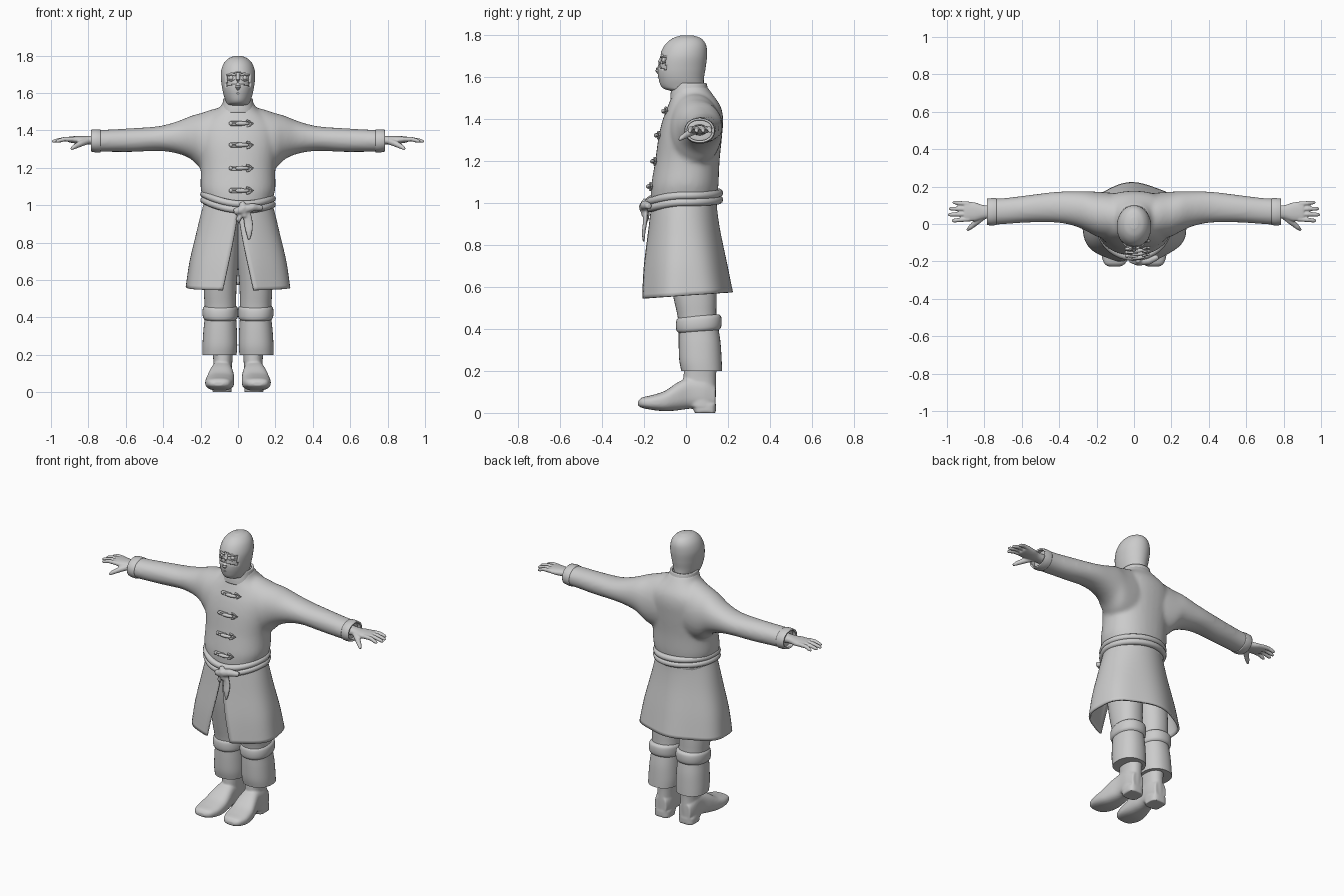
import bpy, bmesh, math
from mathutils import Vector

if "Cube" in bpy.data.objects:
    bpy.data.objects.remove(bpy.data.objects["Cube"])

grey = bpy.data.materials.new("plain_grey")
grey.use_nodes = True
grey.diffuse_color = (0.6, 0.6, 0.6, 1)
grey.node_tree.nodes["Principled BSDF"].inputs["Base Color"].default_value = (0.6, 0.6, 0.6, 1)


def spline(keys, steps):
    """Smoothly resample a list of equal-length tuples."""
    out = []
    for i in range(len(keys) - 1):
        a, b = keys[max(i - 1, 0)], keys[i]
        c, d = keys[i + 1], keys[min(i + 2, len(keys) - 1)]
        for k in range(steps):
            t = k / steps
            out.append([q + 0.5 * t * (r - p + t * (2*p - 5*q + 4*r - s + t * (3*(q - r) + s - p)))
                        for p, q, r, s in zip(a, b, c, d)])
    return out + [list(keys[-1])]


def bridge(bm, rings, closed=True, caps=True):
    n = len(rings[0])
    for a, b in zip(rings, rings[1:]):
        for i in range(n if closed else n - 1):
            j = (i + 1) % n
            bm.faces.new((a[i], a[j], b[j], b[i]))
    if caps:
        bm.faces.new(rings[0])
        bm.faces.new(rings[-1])


def loft(bm, keys, axis="z", side=1, n=36, steps=4, power=0.9, caps=True):
    """Rings (t, u0, u1, v0, v1): extents across the axis at distance t."""
    rings = []
    for t, u0, u1, v0, v1 in spline(keys, steps):
        ring = []
        for i in range(n):
            a = math.tau * i / n
            c, s = math.cos(a), math.sin(a)
            u = (u0 + u1) / 2 + (u1 - u0) / 2 * math.copysign(abs(c) ** power, c)
            v = (v0 + v1) / 2 + (v1 - v0) / 2 * math.copysign(abs(s) ** power, s)
            x, y, z = {"x": (t, u, v), "y": (u, t, v), "z": (u, v, t)}[axis]
            ring.append(bm.verts.new((x * side, y, z)))
        rings.append(ring)
    bridge(bm, rings, caps=caps)


def tube(bm, points, radii, n=10, closed=False):
    """Round tube through points, with a radius at each."""
    pts = [Vector(p) for p in points]
    rings = []
    for i, p in enumerate(pts):
        ahead = pts[(i + 1) % len(pts)] if closed else pts[min(i + 1, len(pts) - 1)]
        behind = pts[i - 1] if closed else pts[max(i - 1, 0)]
        q = (ahead - behind).to_track_quat("Z", "Y")
        rings.append([bm.verts.new(p + q @ Vector((math.cos(math.tau * k / n),
                      math.sin(math.tau * k / n), 0)) * radii[i]) for k in range(n)])
    bridge(bm, rings + rings[:1] if closed else rings, caps=not closed)


def ball(bm, centre, r):
    v = bmesh.ops.create_uvsphere(bm, u_segments=16, v_segments=10, radius=r)["verts"]
    bmesh.ops.translate(bm, verts=v, vec=centre)


def part(name, bm, voxel=0, thick=0, smooth=4):
    bmesh.ops.recalc_face_normals(bm, faces=bm.faces)
    mesh = bpy.data.meshes.new(name)
    bm.to_mesh(mesh)
    bm.free()
    ob = bpy.data.objects.new(name, mesh)
    bpy.context.collection.objects.link(ob)
    mesh.materials.append(grey)
    bpy.ops.object.select_all(action="DESELECT")
    ob.select_set(True)
    bpy.context.view_layer.objects.active = ob
    bpy.ops.object.shade_smooth_by_angle(angle=math.radians(50))
    if thick:
        m = ob.modifiers.new("thickness", "SOLIDIFY")
        m.thickness, m.offset = thick, -1
    if voxel:
        m = ob.modifiers.new("fuse", "REMESH")
        m.mode, m.voxel_size, m.use_smooth_shade = "VOXEL", voxel, True
        m = ob.modifiers.new("soften", "SMOOTH")
        m.iterations = smooth
    return ob


def sym(rows):
    """Rows (z, half width, y0, y1) to symmetric loft keys."""
    return [(z, -w, w, y0, y1) for z, w, y0, y1 in rows]


# Coat body with both sleeves
bm = bmesh.new()
loft(bm, sym([(.97, .18, -.165, .145), (1.03, .185, -.168, .148), (1.09, .2, -.165, .155),
              (1.2, .2, -.147, .16), (1.32, .215, -.13, .172), (1.4, .215, -.11, .177),
              (1.46, .18, -.087, .165), (1.52, .1, -.065, .125), (1.56, .08, -.06, .095)]))
sleeve = [(.0, -.08, .15, 1.2, 1.5), (.1, -.085, .165, 1.17, 1.52), (.19, -.07, .172, 1.19, 1.495),
          (.25, -.04, .175, 1.245, 1.478), (.32, -.01, .175, 1.275, 1.45), (.42, .008, .172, 1.29, 1.423),
          (.56, .008, .155, 1.285, 1.412), (.68, .0, .14, 1.285, 1.405), (.76, -.005, .135, 1.285, 1.402)]
for s in (1, -1):
    loft(bm, sleeve, "x", s, power=.95)
part("coat_body", bm, .011, smooth=8)

# Collar
bm = bmesh.new()
loft(bm, sym([(1.495, .1, -.075, .125), (1.53, .086, -.072, .108), (1.57, .078, -.062, .098)]), caps=False)
part("collar", bm, thick=.012)

# Coat skirt, slit at the front
bm = bmesh.new()
rings = []
for z, w, y0, y1 in spline([(1.02, .18, -.162, .145), (.95, .2, -.17, .15), (.85, .225, -.183, .165),
                            (.7, .262, -.205, .195), (.56, .284, -.22, .222)], 5):
    slit = max(0, .96 - z) / .4 * .3 + .005
    drop = (1.02 - z) / .46
    ring = []
    for i in range(61):
        a = slit + (math.tau - 2 * slit) * i / 60
        fold = 1 + .025 * drop * math.cos(6 * a + .5)
        c = math.cos(a)
        ring.append(bm.verts.new((-w * math.sin(a) * fold,
                                  (y0 + y1) / 2 - (y1 - y0) / 2 * c * (fold - .015 * drop),
                                  z - .015 * drop * c)))
    rings.append(ring)
bridge(bm, rings, closed=False, caps=False)
part("coat_skirt", bm, thick=.012)

# Rope belt dipping at the front, two strands
bm = bmesh.new()
for k in range(2):
    ring = []
    for i in range(64):
        a = math.tau * i / 64
        front = max(0, math.cos(a)) ** 2
        ring.append((.183 * math.sin(a), -.01 - .168 * math.cos(a),
                     1.047 - .032 * k - .04 * front - .012 * math.sin(a)))
    tube(bm, ring, [.019] * 64, closed=True)
part("belt", bm)

# Belt knot and hanging tail
bm = bmesh.new()
tube(bm, [(-.02, -.19, .965), (.02, -.2, .975), (.08, -.195, .99), (.13, -.175, .985)], [.018, .024, .023, .015])
tube(bm, [(.02, -.19, 1.015), (.03, -.205, .985), (.035, -.195, .94)], [.015, .021, .018])
loft(bm, [(.97, .025, .065, -.205, -.18), (.91, .03, .08, -.205, -.185),
          (.86, .04, .078, -.21, -.193), (.815, .052, .064, -.207, -.197)])
tube(bm, [(.02, -.185, .96), (0, -.19, .92), (.005, -.187, .9)], [.015, .014, .008])
part("belt_knot", bm, .006)

# Toggle fastenings down the chest
bm = bmesh.new()
for z, y in ((1.437, -.1), (1.322, -.135), (1.198, -.153), (1.078, -.173)):
    def chest(x, dz, out=0):
        return (x, y - out + 1.6 * x * x, z + dz)
    for dz in (-.007, .007):
        tube(bm, [chest(-.04, dz), chest(-.02, dz), chest(.0, dz), chest(.02, dz)], [.006] * 4)
    tube(bm, [chest(x, 0, .008) for x in (-.012, 0, .025, .05, .06)], [.005, .01, .011, .009, .003])
    tube(bm, [chest(.045, -.016), chest(.062, -.012), chest(.08, 0), chest(.062, .012), chest(.045, .016)], [.006] * 5)
    ball(bm, chest(-.038, 0), .011)
part("toggles", bm)

# Hood with an opening for the eyes, and the face inside
skull = [(1.47, .065, -.03, .095), (1.525, .064, -.06, .09), (1.548, .064, -.112, .086),
         (1.59, .077, -.13, .085), (1.64, .087, -.135, .093), (1.7, .092, -.125, .1),
         (1.75, .08, -.102, .096), (1.782, .055, -.067, .074), (1.797, .022, -.025, .035)]
bm = bmesh.new()
loft(bm, sym(skull), n=64, steps=8, power=1)
hole = [f for f in bm.faces if f.calc_center_median().y < -.04
        and abs(f.calc_center_median().x) < .066
        and 1.648 < f.calc_center_median().z + 4 * f.calc_center_median().x ** 2 < 1.712]
bmesh.ops.delete(bm, geom=hole, context="FACES")
part("hood", bm, thick=.012)

bm = bmesh.new()
loft(bm, sym([(z, w - .01, y0 + .01, y1 - .01) for z, w, y0, y1 in skull]), n=40, power=1)
tube(bm, [(0, -.11, 1.7), (0, -.124, 1.67), (0, -.132, 1.64), (0, -.122, 1.615)], [.01, .01, .013, .01])
for s in (1, -1):
    tube(bm, [(s * .012, -.119, 1.695), (s * .035, -.112, 1.702), (s * .06, -.09, 1.695)], [.006, .007, .005])
    tube(bm, [(s * .016, -.116, 1.672), (s * .035, -.112, 1.665), (s * .055, -.094, 1.672)], [.004] * 3)
part("face", bm)
bm = bmesh.new()
for s in (1, -1):
    ball(bm, (s * .035, -.102, 1.68), .014)
part("eyes", bm)
bm = bmesh.new()
tube(bm, [(0, -.125, 1.648), (0, -.134, 1.628), (0, -.126, 1.598)], [.01, .014, .01])
part("hood_nose", bm)

for s, name in ((1, "left"), (-1, "right")):
    # Sleeve cuff
    bm = bmesh.new()
    loft(bm, [(.735, -.005, .138, 1.282, 1.404), (.76, -.008, .138, 1.282, 1.406),
              (.785, -.005, .135, 1.287, 1.403)], "x", s, power=.95, caps=False)
    part(name + "_cuff", bm, thick=.01)

    # Hand with splayed fingers
    bm = bmesh.new()
    loft(bm, [(.74, .03, .1, 1.32, 1.375), (.8, .028, .1, 1.325, 1.37), (.85, .015, .115, 1.328, 1.37),
              (.9, .015, .12, 1.335, 1.367), (.91, .02, .115, 1.34, 1.362)], "x", s)
    for root, tip, reach in ((.026, .018, .975), (.053, .05, .995), (.08, .082, .99), (.107, .115, .97)):
        tube(bm, [(s * .88, root, 1.352), (s * .93, (root + tip) / 2, 1.353),
                  (s * (reach - .012), tip, 1.343), (s * reach, tip, 1.339)], [.013, .012, .0105, .006])
    tube(bm, [(s * .8, .045, 1.345), (s * .84, .012, 1.33), (s * .875, -.018, 1.312),
              (s * .892, -.033, 1.3)], [.018, .017, .013, .007])
    part(name + "_hand", bm, .0045, smooth=3)

    # Trouser leg, gathered under the knee, with a loose lower end
    bm = bmesh.new()
    loft(bm, [(.95, -.01, .16, -.12, .12), (.75, -.005, .18, -.1, .14), (.56, .008, .183, -.062, .145),
              (.46, .01, .178, -.04, .145), (.4, .01, .178, -.035, .155), (.33, .006, .185, -.035, .165),
              (.25, .004, .19, -.032, .17), (.2, .008, .19, -.022, .172)], "z", s)
    part(name + "_trouser_leg", bm)
    bm = bmesh.new()
    loft(bm, [(.388, .01, .178, -.035, .158), (.4, .002, .187, -.045, .167), (.425, 0, .19, -.048, .17),
              (.45, .002, .187, -.045, .167), (.462, .01, .178, -.036, .156)], "z", s)
    for v in bm.verts:
        v.co.z += .08 * (v.co.y - .06)
    part(name + "_knee_band", bm)

    # Boot: shaft, foot and heel
    bm = bmesh.new()
    loft(bm, [(.03, .035, .14, .01, .14), (.1, .033, .135, -.01, .143), (.17, .03, .132, -.012, .143),
              (.26, .025, .14, -.005, .15)], "z", s)
    loft(bm, [(-.228, .075, .135, .035, .055), (-.21, .045, .16, .024, .073), (-.16, .025, .175, .014, .085),
              (-.1, .02, .172, .008, .105), (-.04, .022, .158, .012, .145), (.02, .03, .142, .02, .17),
              (.09, .032, .138, .018, .17), (.14, .045, .125, .02, .13)], "y", s, power=.75)
    loft(bm, [(.0, .034, .138, .04, .142), (.04, .034, .138, .03, .143)], "z", s, power=.6)
    part(name + "_boot", bm, .006)
